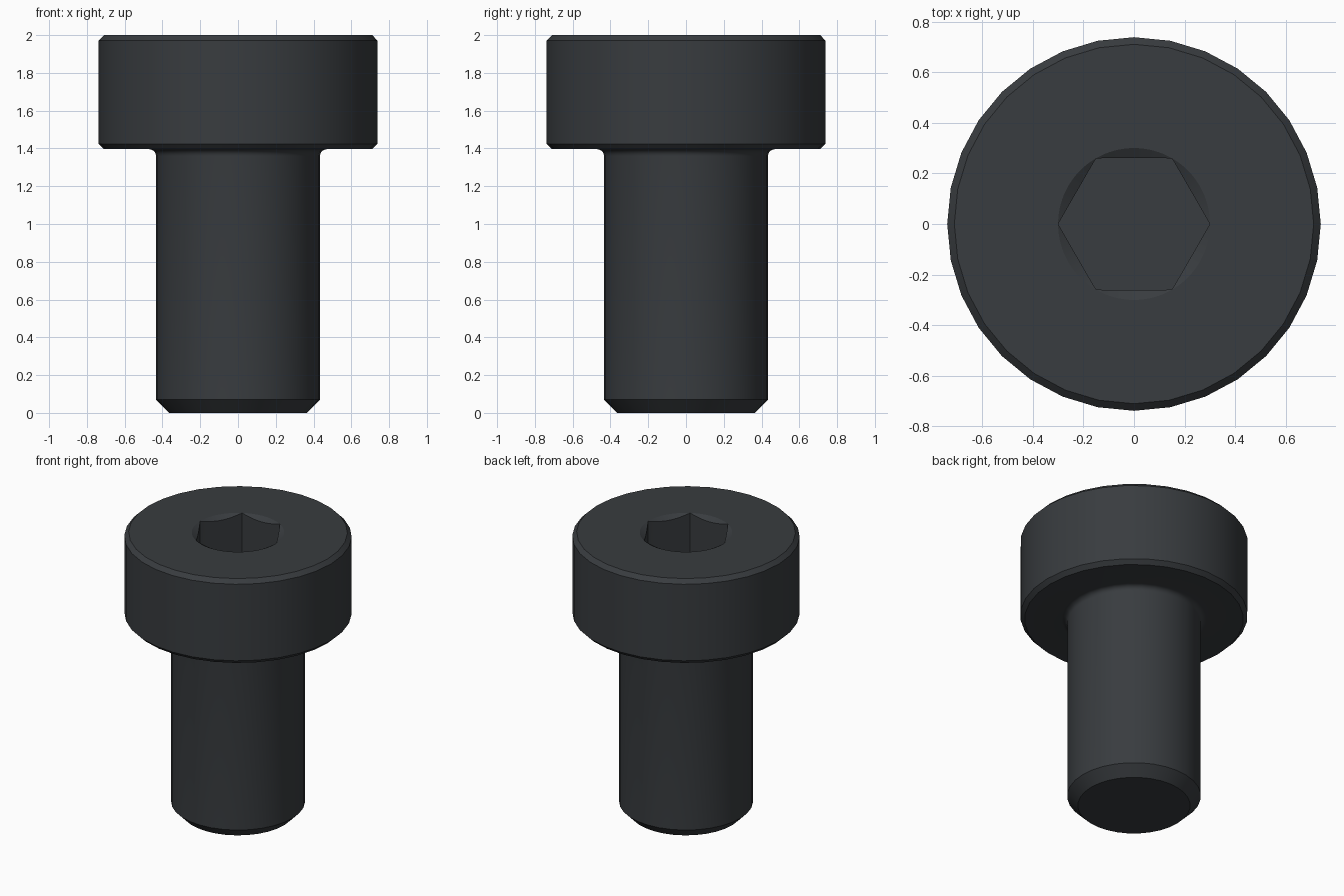
import bpy, bmesh
from math import pi, cos, sin, tan, radians

if "Cube" in bpy.data.objects:
    bpy.data.objects.remove(bpy.data.objects["Cube"])

SIDES, FINE = 32, 96          # body sides, socket rim sides
STEP = FINE // SIDES
TOP, SOCKET_R, SOCKET_FLOOR = 2.0, 0.30, 1.66

bm = bmesh.new()


def ring(n, point):
    """Closed loop of n vertices; point(angle) gives (radius, z)."""
    verts = []
    for i in range(n):
        a = 2 * pi * i / n
        r, z = point(a)
        verts.append(bm.verts.new((r * cos(a), r * sin(a), z)))
    return verts


def loft(a, b):
    n = len(a)
    for i in range(n):
        j = (i + 1) % n
        bm.faces.new((a[i], a[j], b[j], b[i]))


# Outside profile: tip chamfer, shank, neck fillet, head with chamfers
FILLET = 0.036
SHANK_R, HEAD_Z = 0.434, 1.396
profile = [(0.365, 0), (SHANK_R, 0.07)]
for k in range(6):
    t = k / 5 * pi / 2
    profile.append((SHANK_R + FILLET * (1 - cos(t)),
                    HEAD_Z - FILLET + FILLET * sin(t)))
profile += [(0.71, HEAD_Z), (0.738, HEAD_Z + 0.028),
            (0.738, TOP - 0.028), (0.71, TOP)]
rings = [ring(SIDES, lambda a, p=p: p) for p in profile]
for lower, upper in zip(rings, rings[1:]):
    loft(lower, upper)
bm.faces.new(rings[0][::-1])


# Hex socket with a conical lead-in that scallops the six walls
def hex_radius(a):
    return SOCKET_R * cos(pi / 6) / cos(a % (pi / 3) - pi / 6)


def scallop(a):
    r = min(hex_radius(a), SOCKET_R - 0.0005)
    return r, TOP - (SOCKET_R - r) * tan(radians(30))


rim = ring(FINE, lambda a: (SOCKET_R, TOP))
mouth = ring(FINE, scallop)
floor = ring(FINE, lambda a: (min(hex_radius(a), SOCKET_R - 0.0005), SOCKET_FLOOR))
loft(rim, mouth)
loft(mouth, floor)
bm.faces.new(floor)

# Flat top of the head around the socket
outer = rings[-1]
for i in range(SIDES):
    inner = [rim[(i * STEP + k) % FINE] for k in range(STEP, -1, -1)]
    bm.faces.new([outer[i], outer[(i + 1) % SIDES]] + inner)

bmesh.ops.recalc_face_normals(bm, faces=bm.faces)
mesh = bpy.data.meshes.new("socket_head_screw")
bm.to_mesh(mesh)
bm.free()
screw = bpy.data.objects.new("socket_head_screw", mesh)
bpy.context.collection.objects.link(screw)

# Dark steel finish
steel = bpy.data.materials.new("dark_steel")
steel.diffuse_color = (0.04, 0.045, 0.05, 1)
steel.use_nodes = True
steel.node_tree.nodes["Principled BSDF"].inputs["Base Color"].default_value = steel.diffuse_color
mesh.materials.append(steel)

bpy.context.view_layer.objects.active = screw
screw.select_set(True)
bpy.ops.object.shade_smooth_by_angle(angle=radians(25))
